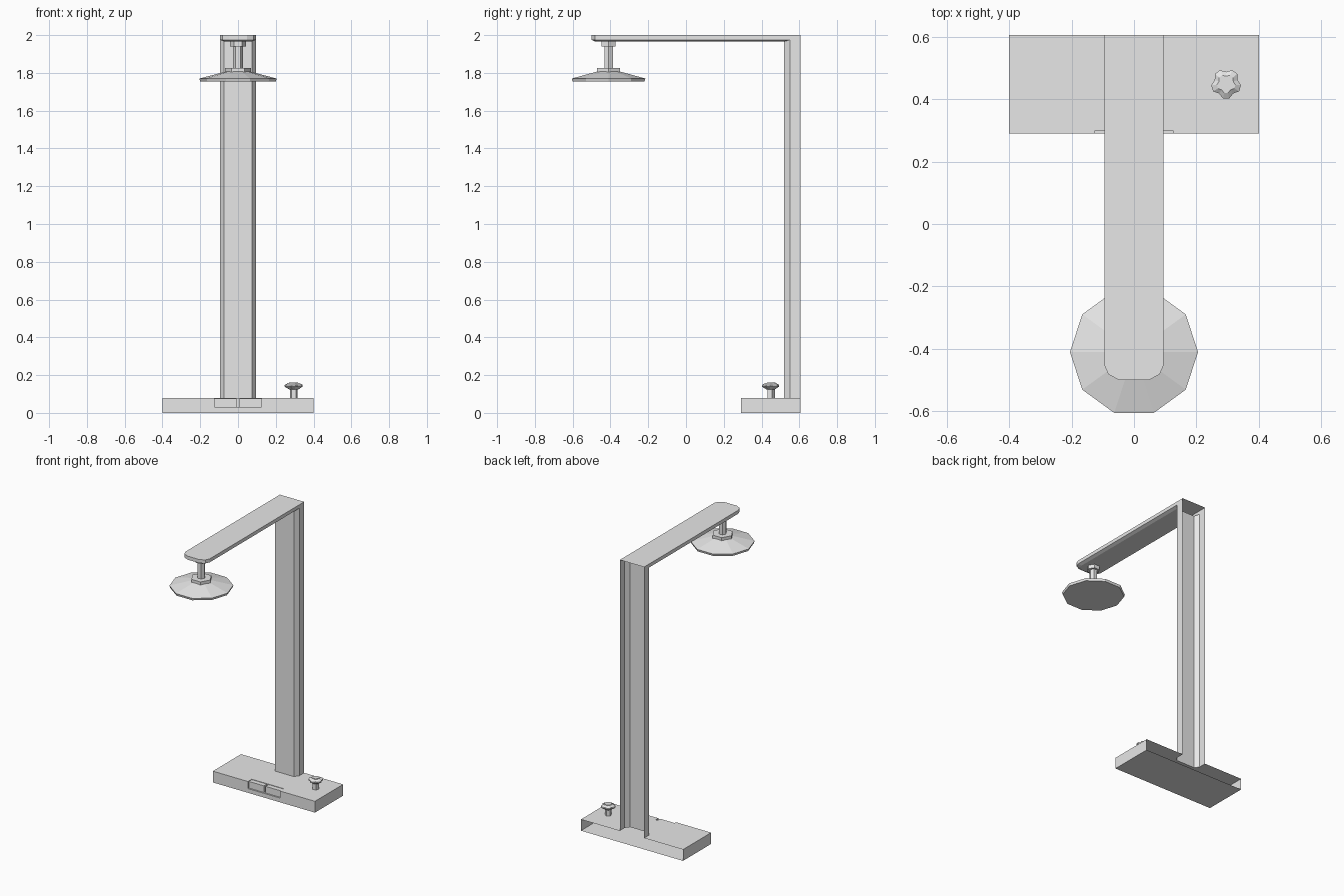
import bpy, bmesh
from math import sin, cos, pi, radians

if "Cube" in bpy.data.objects:
    bpy.data.objects.remove(bpy.data.objects["Cube"])

grey = bpy.data.materials.new("plain grey")
grey.use_nodes = True
grey.diffuse_color = (0.8, 0.8, 0.8, 1)
grey.node_tree.nodes["Principled BSDF"].inputs["Base Color"].default_value = (0.8, 0.8, 0.8, 1)


def finish(name, faces):
    """Build an object from polygons given as point lists, welding shared corners."""
    bm = bmesh.new()
    for f in faces:
        bm.faces.new([bm.verts.new(p) for p in f])
    bmesh.ops.remove_doubles(bm, verts=bm.verts, dist=0.0005)
    bmesh.ops.recalc_face_normals(bm, faces=bm.faces)
    mesh = bpy.data.meshes.new(name)
    bm.to_mesh(mesh)
    bm.free()
    mesh.materials.append(grey)
    ob = bpy.data.objects.new(name, mesh)
    bpy.context.collection.objects.link(ob)
    return ob


def strip(a, b):
    """Quads between two matching open paths."""
    return [[a[i], a[i + 1], b[i + 1], b[i]] for i in range(len(a) - 1)]


def mirrored(half):
    return half + [(-x, y) for x, y in reversed(half)]


def at(path, z):
    return [(x, y, z) for x, y in path]


def loft(name, cx, cy, rings, n, start=0.0, shape=lambda i: 1.0):
    """Stack of (radius, height) rings, capped at both ends."""
    loops = []
    for r, z in rings:
        loop = []
        for i in range(n):
            a = start + 2 * pi * i / n
            loop.append((cx + r * shape(i) * cos(a), cy + r * shape(i) * sin(a), z))
        loops.append(loop)
    faces = [loops[0], loops[-1]]
    for a, b in zip(loops, loops[1:]):
        faces += strip(a + a[:1], b + b[:1])
    return finish(name, faces)


def box(name, x0, x1, y0, y1, z0, z1):
    lo = [(x0, y0, z0), (x1, y0, z0), (x1, y1, z0), (x0, y1, z0), (x0, y0, z0)]
    hi = [(x, y, z1) for x, y, z in lo]
    return finish(name, strip(lo, hi) + [lo[:4], hi[:4]])


# Shared dimensions
W, BACK, FRONT, TOP = 0.4, 0.605, 0.29, 0.08
PW, IW = 0.095, 0.073            # post half width, post front half width
BX, BY, BZ = 0.125, 0.333, 0.03  # button recess
channel = mirrored([(PW, BACK), (PW, 0.55), (IW, 0.52)])

# Base: shell open at the back, notched for the post and the buttons
recess = [(-BX, FRONT), (-BX, BY), (BX, BY), (BX, FRONT)]
top = at([(-W, BACK), (-W, FRONT)] + recess + [(W, FRONT), (W, BACK)] + channel, TOP)
bottom = at([(-W, FRONT), (W, FRONT), (W, BACK), (-W, BACK)], 0)
front = [(x, FRONT, z) for x, z in [(-W, 0), (W, 0), (W, TOP), (BX, TOP),
                                    (BX, BZ), (-BX, BZ), (-BX, TOP), (-W, TOP)]]
sides = [[(s, FRONT, 0), (s, BACK, 0), (s, BACK, TOP), (s, FRONT, TOP)] for s in (-W, W)]
finish("base", [top, bottom, front, at(recess, BZ)] + sides
       + strip(at(recess, BZ), at(recess, TOP)))

# Pair of push buttons in the recess
for side, x0, x1 in (("right", -BX, -0.007), ("left", 0.007, BX)):
    box(side + "_button", x0, x1, 0.3, BY, BZ, 0.077)

# Post: folded channel, open at the back
crown = [(x, y, 1.966 if y < 0.54 else 1.975) for x, y in channel]
finish("post", strip(at(channel, TOP), crown))

# Arm: thin tray with a rounded tip and a bevelled underside
rim = mirrored([(PW, BACK), (PW, 0.55), (PW, -0.452), (0.082, -0.482), (0.047, -0.5)])
under = mirrored([(IW, 0.52), (IW, -0.445), (0.063, -0.468), (0.04, -0.48)])
finish("arm", [at(rim, 2.0), at(under, 1.966)] + strip(at(rim, 2.0), at(rim, 1.975))
       + strip(at(rim[1:-1], 1.975), at(under, 1.966)))

# Shower head hanging from the arm
HY = -0.41
loft("arm_nut", 0, HY, [(0.042, 1.94), (0.042, 1.966)], 6)
loft("drop_pipe", 0, HY, [(0.026, 1.82), (0.026, 1.95)], 6)
loft("head_nut", 0, HY, [(0.07, 1.8), (0.07, 1.827)], 6)
loft("shower_head", 0, HY, [(0.2, 1.754), (0.205, 1.77), (0.06, 1.808)], 10)

# Tap: pentagonal stem with a five-lobed handle
KX, KY = 0.295, 0.449
loft("tap_stem", KX, KY, [(0.021, TOP), (0.021, 0.13)], 5, pi / 2)
loft("tap_handle", KX, KY, [(0.022, 0.123), (0.048, 0.139), (0.048, 0.148), (0.03, 0.158)],
     15, radians(54 - 12), lambda i: 0.8 if i % 3 == 2 else 1.0)
loft("tap_cap", KX, KY, [(0.025, 0.15), (0.025, 0.161)], 5, pi / 2)
